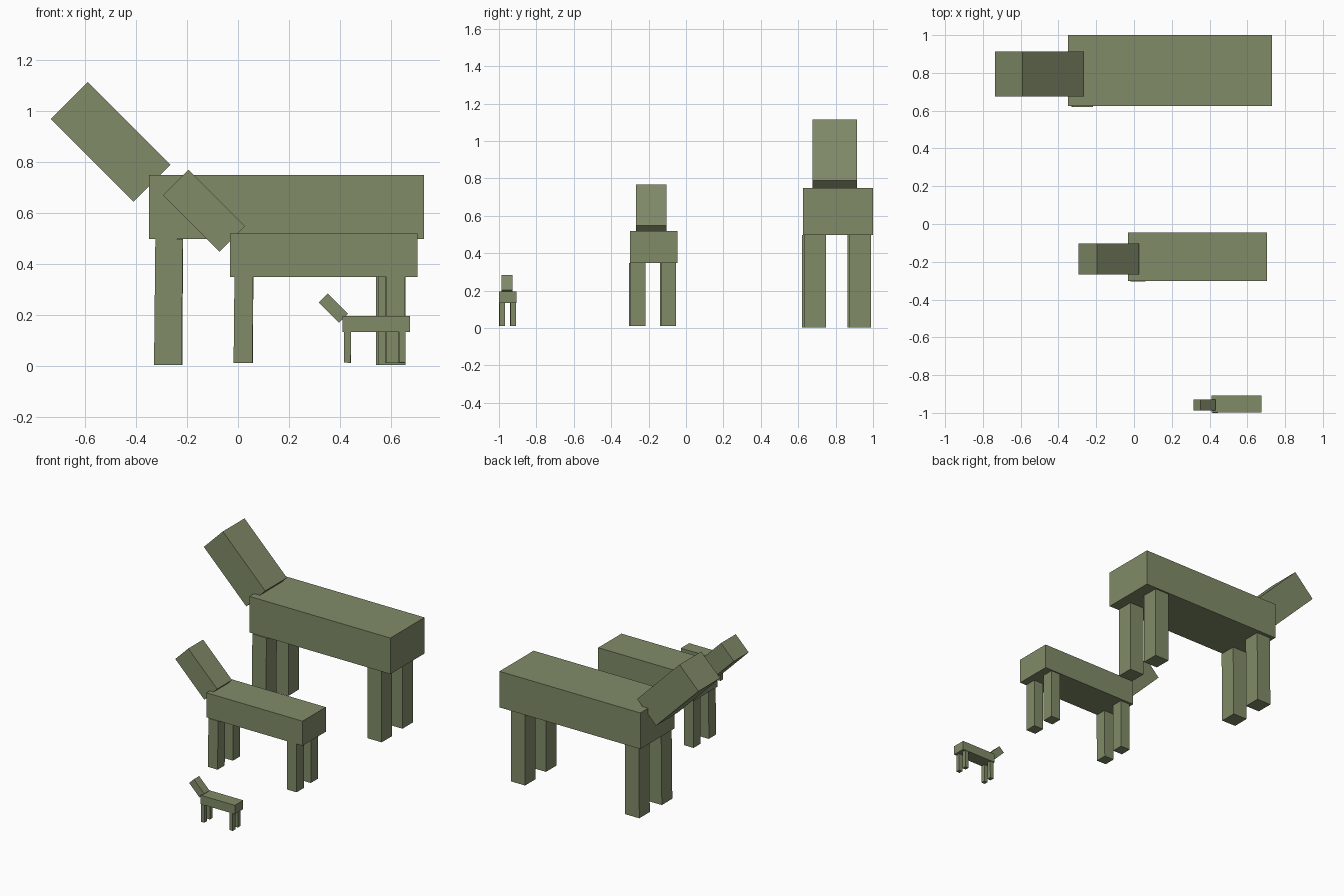
import bpy
from math import radians
from mathutils import Matrix, Vector

if "Cube" in bpy.data.objects:
    bpy.data.objects.remove(bpy.data.objects["Cube"])

mat = bpy.data.materials.new("olive")
mat.diffuse_color = (0.22, 0.26, 0.14, 1)
mat.use_nodes = True
mat.node_tree.nodes["Principled BSDF"].inputs["Base Color"].default_value = mat.diffuse_color


def box(name, centre, size, place, tilt=0.0):
    """Box tilted about y, then scaled and moved into its animal's place."""
    bpy.ops.mesh.primitive_cube_add(size=1)
    ob = bpy.context.object
    ob.name = name
    ob.data.transform(place @ Matrix.Translation(centre)
                      @ Matrix.Rotation(radians(tilt), 4, 'Y')
                      @ Matrix.Diagonal((*size, 1)))
    ob.data.materials.append(mat)


def animal(prefix, origin, scale):
    """Origin is at ground level below the centre of the body."""
    place = Matrix.Translation(origin) @ Matrix.Scale(scale, 4)
    # body
    box(prefix + "_body", (0, 0, 0.62), (1.08, 0.374, 0.25), place)
    # slanted neck and head block
    box(prefix + "_head", (-0.69, -0.018, 0.876), (0.46, 0.238, 0.206), place, 45)
    # legs, slightly uneven as if placed by hand
    legs = {"front_right_leg": (-0.463, -0.135, 0.6),
            "front_left_leg": (-0.461, 0.107, 0.3),
            "back_right_leg": (0.414, -0.122, 0),
            "back_left_leg": (0.405, 0.119, 0)}
    for name, (x, y, tilt) in legs.items():
        box(prefix + "_" + name, (x, y, 0.247), (0.108, 0.115, 0.494), place, tilt)


# the body block sits at z 0.50 to 0.75 on the largest animal
animal("large", Vector((0.19, 0.813, 0.003)), 1.0)
animal("medium", Vector((0.337, -0.173, 0.011)), 0.682)
animal("small", Vector((0.543, -0.953, 0.012)), 0.245)
